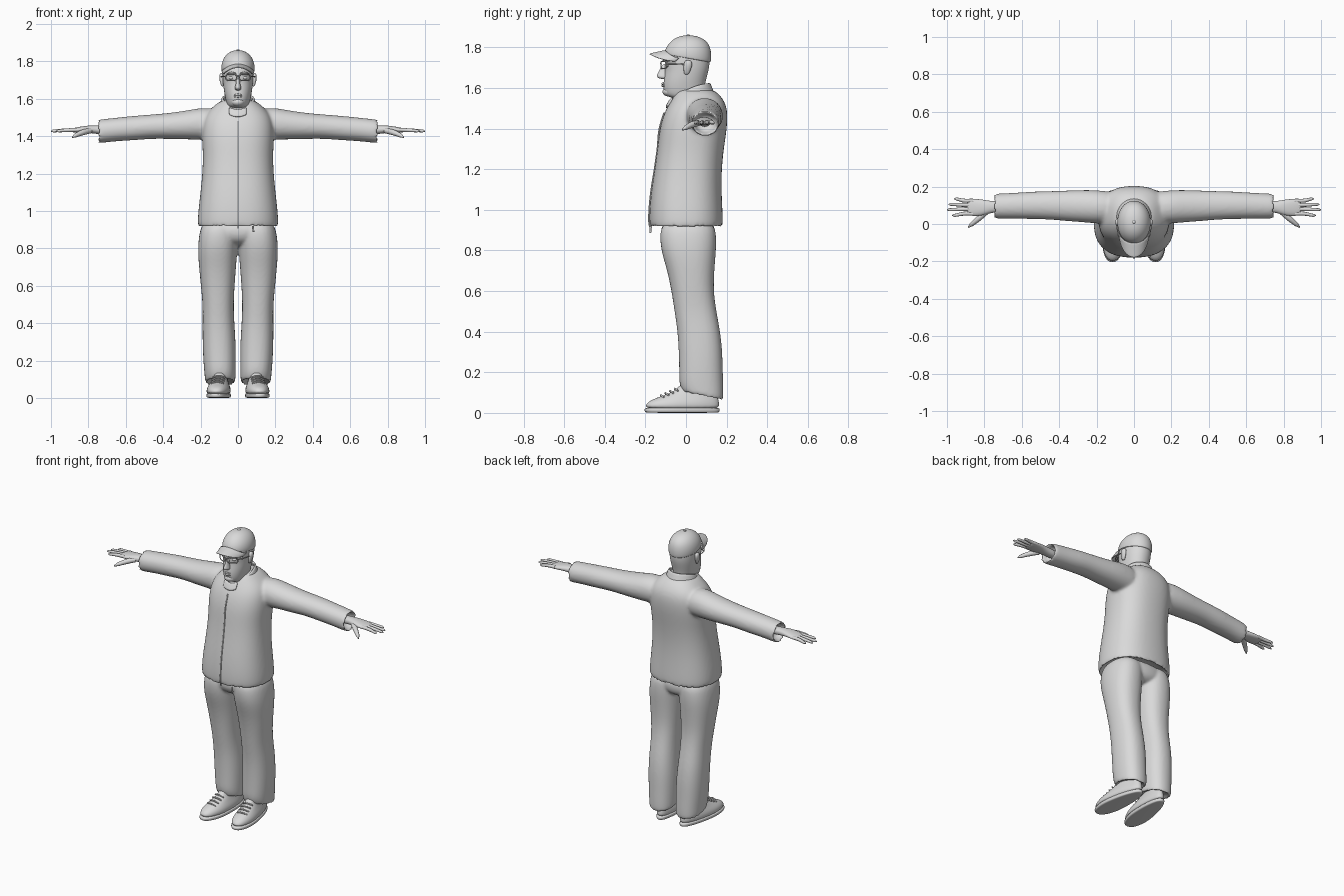
import bpy, bmesh, math
from mathutils import Matrix, Vector

cube = bpy.data.objects.get("Cube")
if cube:
    bpy.data.objects.remove(cube, do_unlink=True)

clay = bpy.data.materials.new("light_grey")
clay.use_nodes = True
GREY = (0.7, 0.7, 0.7, 1)
clay.diffuse_color = GREY
clay.node_tree.nodes["Principled BSDF"].inputs["Base Color"].default_value = GREY


def finish(bm, name, subsurf=0, voxel=0, smooth=0, thick=0):
    bmesh.ops.recalc_face_normals(bm, faces=bm.faces)
    for f in bm.faces:
        f.smooth = True
    me = bpy.data.meshes.new(name)
    bm.to_mesh(me)
    bm.free()
    me.materials.append(clay)
    ob = bpy.data.objects.new(name, me)
    bpy.context.collection.objects.link(ob)
    if thick:
        m = ob.modifiers.new("thickness", 'SOLIDIFY')
        m.thickness, m.offset = thick, 0
    if subsurf:
        m = ob.modifiers.new("rounding", 'SUBSURF')
        m.levels = m.render_levels = subsurf
    if voxel:
        m = ob.modifiers.new("fuse", 'REMESH')
        m.mode, m.voxel_size, m.use_smooth_shade = 'VOXEL', voxel, True
        m = ob.modifiers.new("soften", 'SMOOTH')
        m.factor, m.iterations = 0.5, smooth
    return ob


def loft(bm, sections, axis='z', side=1, power=2.3, n=24):
    """Skin rounded sections: (position, a0, a1, b0, b1[, tilt])."""
    rings = []
    for s in sections:
        p, a0, a1, b0, b1 = s[:5]
        tilt = s[5] if len(s) > 5 else 0
        ring = []
        for i in range(n):
            t = math.tau * i / n
            c, d = math.cos(t), math.sin(t)
            c = math.copysign(abs(c) ** (2 / power), c)
            d = math.copysign(abs(d) ** (2 / power), d)
            a = (a0 + a1) / 2 + c * (a1 - a0) / 2
            b = (b0 + b1) / 2 + d * (b1 - b0) / 2
            q = p - tilt * d
            co = (a, b, q) if axis == 'z' else (q, a, b)
            ring.append(bm.verts.new((co[0] * side, co[1], co[2])))
        rings.append(ring)
    for lo, hi in zip(rings, rings[1:]):
        for i in range(n):
            j = (i + 1) % n
            bm.faces.new((lo[i], lo[j], hi[j], hi[i]))
    bm.faces.new(rings[0])
    bm.faces.new(rings[-1])


def tube(name, pts, radius, radii=None, side=1, cyclic=False):
    cu = bpy.data.curves.new(name, 'CURVE')
    cu.dimensions, cu.bevel_depth, cu.bevel_resolution = '3D', radius, 3
    cu.resolution_u, cu.use_fill_caps = 5, True
    sp = cu.splines.new('BEZIER')
    sp.bezier_points.add(len(pts) - 1)
    sp.use_cyclic_u = cyclic
    for i, (bp, p) in enumerate(zip(sp.bezier_points, pts)):
        bp.co = (p[0] * side, p[1], p[2])
        bp.handle_left_type = bp.handle_right_type = 'AUTO'
        bp.radius = radii[i] if radii else 1
    tmp = bpy.data.objects.new(name + "_path", cu)
    bpy.context.collection.objects.link(tmp)
    dg = bpy.context.evaluated_depsgraph_get()
    me = bpy.data.meshes.new_from_object(tmp.evaluated_get(dg))
    bm = bmesh.new()
    bm.from_mesh(me)
    bpy.data.objects.remove(tmp, do_unlink=True)
    return finish(bm, name)


def ball(name, loc, scale):
    bm = bmesh.new()
    m = Matrix.Translation(loc) @ Matrix.Diagonal((*scale, 1))
    bmesh.ops.create_uvsphere(bm, u_segments=20, v_segments=12, radius=1, matrix=m)
    return finish(bm, name)


def strip(name, fn, nu, nv, thick):
    """Curved plate from a function of u, v in 0..1."""
    bm = bmesh.new()
    g = [[bm.verts.new(fn(i / nu, j / nv)) for j in range(nv + 1)] for i in range(nu + 1)]
    for i in range(nu):
        for j in range(nv):
            bm.faces.new((g[i][j], g[i + 1][j], g[i + 1][j + 1], g[i][j + 1]))
    return finish(bm, name, subsurf=1, thick=thick)


SIDES = (("left", 1), ("right", -1))

# Jacket: torso and hollow-ended sleeves fused together
torso = [(.98, .17, -.13, .13), (.93, .198, -.165, .165), (.908, .212, -.176, .178),
         (.93, .218, -.182, .184), (1.0, .214, -.182, .181), (1.1, .202, -.172, .176),
         (1.2, .192, -.156, .177), (1.3, .188, -.142, .187), (1.4, .195, -.132, .203),
         (1.48, .19, -.108, .207), (1.53, .165, -.08, .194), (1.57, .12, -.055, .165),
         (1.6, .08, -.04, .125)]
sleeve = [(.08, 1.46, .09, .08, .08), (.18, 1.468, .09, .088, .09), (.25, 1.462, .095, .08, .088),
          (.35, 1.455, .097, .071, .083), (.45, 1.452, .1, .065, .076), (.55, 1.444, .1, .066, .074),
          (.65, 1.436, .097, .063, .069), (.74, 1.426, .095, .064, .068),
          (.755, 1.425, .095, .06, .064), (.74, 1.425, .095, .05, .054), (.69, 1.43, .095, .044, .048)]
bm = bmesh.new()
loft(bm, [(z, -r, r, f, b) for z, r, f, b in torso], power=2.4)
for _, s in SIDES:
    loft(bm, [(x, y - ry, y + ry, z - rz, z + rz) for x, z, y, rz, ry in sleeve], 'x', s, 2.1)
finish(bm, "jacket", subsurf=2, voxel=.009, smooth=8)

# Trousers: two legs joined at the hips
leg = [(.96, .0, .19, -.12, .14), (.86, .0, .212, -.132, .152), (.78, .004, .215, -.118, .147),
       (.7, .01, .209, -.093, .14), (.6, .018, .199, -.072, .136), (.5, .023, .189, -.057, .15),
       (.4, .019, .19, -.042, .17), (.3, .012, .19, -.036, .18), (.2, .011, .186, -.034, .182),
       (.13, .012, .18, -.034, .185, .01), (.085, .014, .176, -.02, .185, .02),
       (.078, .022, .168, -.01, .177, .02), (.11, .035, .155, .0, .16, .02)]
bm = bmesh.new()
for _, s in SIDES:
    loft(bm, leg, 'z', s)
loft(bm, [(.96, -.19, .19, -.12, .14), (.87, -.195, .195, -.13, .15),
          (.83, -.12, .12, -.1, .13), (.81, -.05, .05, -.05, .08)])
finish(bm, "trousers", subsurf=2, voxel=.008, smooth=6)

# Collar, its front flap, zip and pull tab
def collar(u, v):
    a = math.radians(-155 + 310 * u)
    front = (1 - math.cos(a)) / 2
    x = math.sin(a) * (.098 - .018 * v)
    y = .032 + math.cos(a) * (.106 - .024 * v)
    return (x, y, 1.565 - .055 * front ** 2 + v * (.06 - .012 * front))

strip("collar", collar, 28, 4, .012)
strip("collar_flap", lambda u, v: (-.048 + .094 * u, -.086 - .012 * math.sin(math.pi * u) + .022 * v,
                                   1.502 + .042 * v + .012 * (2 * u - 1) ** 2), 8, 3, .012)
tube("zip", [(0, f + .001, z) for z, _, f, _ in torso[2:10]], .004)
tube("pull_tab", [(.08, -.172, .92), (.081, -.176, .905), (.083, -.174, .888)], .005)

# Head and neck
bm = bmesh.new()
loft(bm, [(1.48, -.06, .06, -.02, .1), (1.54, -.06, .06, -.03, .092), (1.556, -.054, .054, -.085, .09),
          (1.568, -.06, .06, -.108, .09), (1.61, -.07, .07, -.113, .092), (1.65, -.077, .077, -.109, .102),
          (1.69, -.081, .081, -.102, .113), (1.72, -.083, .083, -.108, .117), (1.76, -.083, .083, -.1, .117),
          (1.8, -.075, .075, -.08, .105), (1.82, -.05, .05, -.05, .08)], power=2.15)
finish(bm, "head", subsurf=2)
bm = bmesh.new()
loft(bm, [(1.644, -.013, .013, -.128, -.08), (1.655, -.02, .02, -.146, -.08),
          (1.668, -.015, .015, -.144, -.08), (1.69, -.01, .01, -.13, -.08),
          (1.72, -.01, .01, -.118, -.08)], power=2, n=12)
finish(bm, "nose", subsurf=2)
ball("chin_beard", (0, -.082, 1.582), (.036, .034, .024))
for name, z in (("upper_lip", 1.622), ("lower_lip", 1.611)):
    tube(name, [(-.028, -.098, z - .003), (0, -.115, z), (.028, -.098, z - .003)], .006, (.3, 1, .3))

# Glasses, eyes, brows and ears
for label, s in SIDES:
    rim = []
    for i in range(12):
        c, d = math.cos(math.tau * i / 12), math.sin(math.tau * i / 12)
        x = .037 + .029 * math.copysign(abs(c) ** .6, c)
        rim.append((x, -.124 + 7 * x * x, 1.714 + .017 * math.copysign(abs(d) ** .6, d)))
    tube(label + "_glasses_rim", rim, .003, side=s, cyclic=True)
    tube(label + "_glasses_temple", [(.066, -.093, 1.72), (.084, -.06, 1.72), (.09, .02, 1.715)], .003, side=s)
    ball(label + "_eye", (s * .034, -.088, 1.712), (.015, .012, .01))
    tube(label + "_brow", [(.012, -.112, 1.735), (.036, -.105, 1.739), (.06, -.082, 1.733)],
         .006, (.6, 1, .5), s)
    bm = bmesh.new()
    loft(bm, [(1.665, .076, .088, -.008, .012), (1.68, .076, .094, -.012, .02),
              (1.71, .076, .102, -.014, .032), (1.73, .076, .1, -.008, .03),
              (1.738, .078, .094, .0, .02)], 'z', s, 2, 12)
    finish(bm, label + "_ear", subsurf=1)
tube("glasses_bridge", [(-.009, -.122, 1.718), (0, -.125, 1.721), (.009, -.122, 1.718)], .003)

# Cap with a curved peak and top button
bm = bmesh.new()
loft(bm, [(1.75, -.083, .083, -.1, .115, .022), (1.743, -.089, .089, -.108, .124, .02),
          (1.775, -.091, .091, -.106, .127, .008), (1.81, -.082, .082, -.094, .118),
          (1.838, -.062, .062, -.068, .095), (1.855, -.036, .036, -.035, .06),
          (1.86, -.01, .01, -.003, .025)], power=2.05)
finish(bm, "cap", subsurf=2)

def peak(u, v):
    a = math.radians(-80 + 160 * u)
    x = math.sin(a) * (.088 - .008 * v)
    y = -.005 - math.cos(a) ** .75 * (.095 + .08 * v)
    return (x, y, 1.785 - .018 * v - .038 * math.sin(a) ** 2)

strip("cap_peak", peak, 16, 6, .007)
ball("cap_button", (0, .011, 1.859), (.009, .009, .005))

# Hands: palm, four fingers and thumb
for label, s in SIDES:
    bm = bmesh.new()
    loft(bm, [(.68, .062, .122, 1.404, 1.456), (.76, .062, .122, 1.412, 1.458),
              (.80, .046, .13, 1.418, 1.458), (.85, .04, .136, 1.417, 1.45),
              (.885, .046, .136, 1.42, 1.443), (.895, .056, .126, 1.426, 1.438)], 'x', s, 2.2, 16)
    finish(bm, label + "_palm", subsurf=2)
    for finger, y, tip in (("index", .055, .972), ("middle", .079, 1.0), ("ring", .102, .992), ("little", .125, .962)):
        end = y + (y - .09) * .25
        tube(f"{label}_{finger}_finger",
             [(.86, y, 1.434), (.91, y, 1.432), (tip - .012, end, 1.428), (tip, end, 1.426)],
             .0105, (1, 1, .75, .25), s)
    tube(label + "_thumb", [(.79, .065, 1.43), (.83, .03, 1.42), (.868, -.002, 1.404), (.886, -.018, 1.394)],
         .014, (1.1, 1.1, .8, .25), s)

# Shoes: sole, upper and laces, toes turned out slightly
for label, s in SIDES:
    turn = Matrix.Translation((s * .098, 0, 0)) @ Matrix.Rotation(s * math.radians(6), 4, 'Z')
    shoe_parts = {
        "sole": [(0, -.058, .058, -.195, .16), (.004, -.066, .066, -.206, .168),
                 (.022, -.068, .068, -.208, .17), (.026, -.06, .06, -.195, .16)],
        "upper": [(.015, -.062, .062, -.2, .163), (.04, -.067, .067, -.202, .166),
                  (.06, -.062, .062, -.182, .163), (.08, -.052, .052, -.13, .158),
                  (.1, -.045, .045, -.075, .15), (.118, -.04, .04, -.045, .14), (.15, -.036, .036, -.02, .12)]}
    for part, rows in shoe_parts.items():
        bm = bmesh.new()
        loft(bm, rows, power=2.3)
        for v in bm.verts:
            v.co.x *= 1 - .22 * max(0, min(1, (v.co.y + .08) / .2))
        bm.transform(turn)
        finish(bm, f"{label}_shoe_{part}", subsurf=2)
    for i in range(4):
        y, z = -.125 + .023 * i, .084 + .011 * i
        pts = [turn @ Vector(p) for p in ((-.034, y + .012, z - .008), (0, y, z + .003), (.034, y + .012, z - .008))]
        tube(f"{label}_lace_{i + 1}", pts, .0045)
